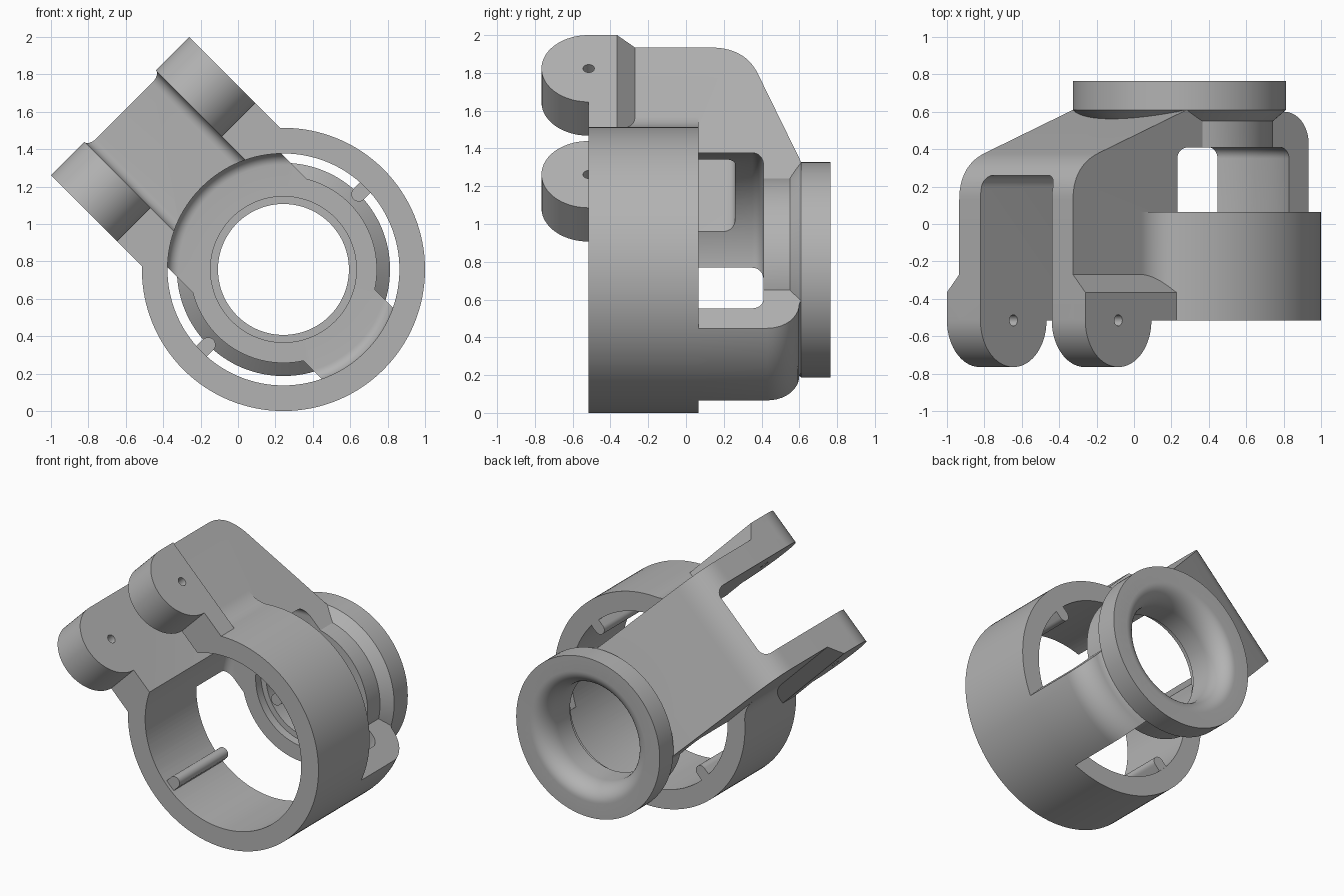
import bpy, bmesh
from math import sin, cos, pi, radians
from mathutils import Matrix, Vector

if "Cube" in bpy.data.objects:
    bpy.data.objects.remove(bpy.data.objects["Cube"])

grey = bpy.data.materials.new("plain grey")
grey.use_nodes = True
grey.diffuse_color = (0.45, 0.45, 0.45, 1)
grey.node_tree.nodes["Principled BSDF"].inputs["Base Color"].default_value = (0.45, 0.45, 0.45, 1)


def finish(name, bm):
    bmesh.ops.remove_doubles(bm, verts=bm.verts, dist=1e-5)
    bmesh.ops.recalc_face_normals(bm, faces=bm.faces)
    mesh = bpy.data.meshes.new(name)
    bm.to_mesh(mesh)
    bm.free()
    mesh.materials.append(grey)
    obj = bpy.data.objects.new(name, mesh)
    bpy.context.collection.objects.link(obj)
    return obj


def prism(name, points, axis, start, end):
    """Extrude a 2D outline along one axis."""
    place = {"x": lambda a, b, d: (d, a, b),
             "y": lambda a, b, d: (a, d, b),
             "z": lambda a, b, d: (a, b, d)}[axis]
    bm = bmesh.new()
    face = bm.faces.new([bm.verts.new(place(a, b, start)) for a, b in points])
    made = bmesh.ops.extrude_face_region(bm, geom=[face])["geom"]
    shift = Vector(place(0, 0, end - start))
    bmesh.ops.translate(bm, vec=shift, verts=[v for v in made if isinstance(v, bmesh.types.BMVert)])
    return finish(name, bm)


def lathe(name, profile, steps=128):
    """Spin a (radius, y) profile about the y axis."""
    bm = bmesh.new()
    verts = [bm.verts.new((r, y, 0)) for r, y in profile]
    edges = [bm.edges.new(pair) for pair in zip(verts, verts[1:])]
    bmesh.ops.spin(bm, geom=verts + edges, cent=(0, 0, 0), axis=(0, 1, 0),
                   angle=2 * pi, steps=steps, use_duplicate=False)
    return finish(name, bm)


def arc(ca, cb, ra, rb, start, end, n=10):
    return [(ca + ra * cos(radians(start + (end - start) * i / n)),
             cb + rb * sin(radians(start + (end - start) * i / n))) for i in range(n + 1)]


def combine(target, tool, operation):
    mod = target.modifiers.new("join", "BOOLEAN")
    mod.object, mod.operation, mod.solver = tool, operation, "EXACT"
    bpy.context.view_layer.objects.active = target
    bpy.ops.object.modifier_apply(modifier=mod.name)
    bpy.data.objects.remove(tool)


def bezier(p, q, r, n=14):
    return [tuple((1 - t) ** 2 * a + 2 * t * (1 - t) * b + t * t * c for a, b, c in zip(p, q, r))
            for t in (i / n for i in range(n + 1))]


# Wide upper arm with a rounded shoulder sloping to the collar
shoulder = bezier((0.13, 1.235), (0.312, 1.235), (0.38, 1.04))
body = prism("clamp_housing", [(-0.515, 0), (-0.515, 1.235)] + shoulder + [(0.612, 0.37), (0.612, 0)],
             "x", -0.43, 0.43)

# Clamp lugs: thickened block with chamfers, and round ends
half = [(0.523, -0.515), (0.523, -0.365), (0.43, -0.27)]
lugs = prism("lug_block", half + [(-u, y) for u, y in reversed(half)], "z", 0.5, 1.235)
combine(body, lugs, "UNION")
ends = prism("lug_ends", arc(-0.515, 0.985, 0.25, 0.25, 90, 270, 40) + [(-0.42, 0.735), (-0.42, 1.235)],
             "x", -0.523, 0.523)
combine(body, ends, "UNION")

# Front ring
combine(body, lathe("front_ring", [(0, -0.515), (0.757, -0.515), (0.757, 0.065), (0, 0.065)]), "UNION")

# Blends between the ring and the upper arm
for side in (-1, 1):
    blend = arc(0.63, 0.72, 0.2, 0.2, 180, 228.8) + [(0.45, 0.5), (0.4, 0.5), (0.4, 0.72)]
    combine(body, prism("ring_blend", [(side * u, v) for u, v in blend], "y", -0.5, 0.065), "UNION")

# Narrow lower arm, cut from a turned shell
lower = lathe("lower_arm", [(0, 0), (0.757, 0)] + [(r, y) for y, r in arc(0.43, 0.587, 0.17, 0.17, 90, 0)]
              + [(0.565, 0.612), (0, 0.612)])
combine(lower, prism("arm_limit", [(-0.27, 0), (0.27, 0), (0.27, -1), (-0.27, -1)], "y", -0.2, 0.9), "INTERSECT")
combine(body, lower, "UNION")

# Neck and rear collar
combine(body, lathe("rear_collar", [(0, 0.38), (0.5, 0.38), (0.5, 0.55), (0.57, 0.61),
                                    (0.57, 0.765), (0, 0.765)]), "UNION")

# Large bore with a filleted floor, and flared rear opening
combine(body, lathe("bore", [(0, -1), (0.62, -1)] + arc(0.56, 0.35, 0.06, 0.06, 0, 90, 8) + [(0, 0.41)]),
        "DIFFERENCE")
combine(body, lathe("rear_opening", [(0, 0.3), (0.39, 0.3), (0.39, 0.47), (0.35, 0.47)]
                    + arc(0.46, 0.62, 0.11, 0.145, 180, 90, 12) + [(0.46, 0.9), (0, 0.9)]), "DIFFERENCE")

# Slot between the lugs, with rounded inner corners
slot = [(0.27, -1)] + arc(0.21, 0.2, 0.06, 0.06, 0, 90, 8) + arc(-0.21, 0.2, 0.06, 0.06, 90, 180, 8) + [(-0.27, -1)]
combine(body, prism("slot", slot, "z", 0.1, 1.6), "DIFFERENCE")

# Pin hole through both lugs
combine(body, prism("pin_hole", arc(-0.515, 0.985, 0.03, 0.03, 0, 345, 23), "x", -0.8, 0.8), "DIFFERENCE")

# Two round-nosed ribs inside the ring
for side in (-1, 1):
    rib = arc(0.57, 0, 0.04, 0.04, 90, 270, 12) + [(0.67, -0.04), (0.67, 0.04)]
    combine(body, prism("rib", [(side * u, v) for u, v in rib], "y", -0.49, 0.06), "UNION")

# Tilt the clamp and stand it on the ground
body.data.transform(Matrix.Translation((0.243, 0, 0.757)) @ Matrix.Rotation(radians(-45), 4, "Y"))
bpy.ops.object.select_all(action="DESELECT")
body.select_set(True)
bpy.context.view_layer.objects.active = body
bpy.ops.object.shade_smooth_by_angle(angle=radians(25))
